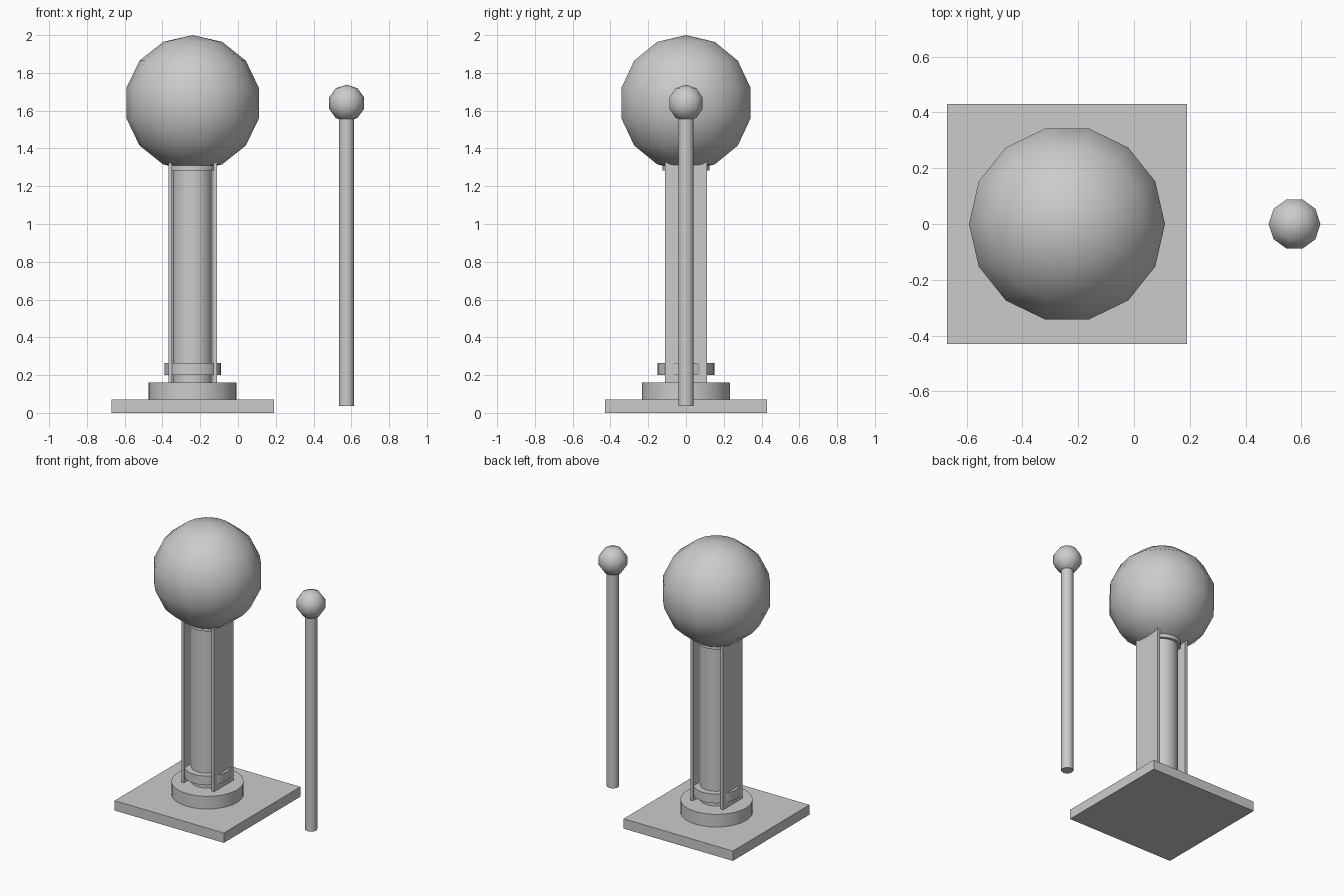
import bpy, math

if "Cube" in bpy.data.objects:
    bpy.data.objects.remove(bpy.data.objects["Cube"])

CX = -0.24   # axis of the main machine
RX = 0.575   # axis of the separate wand


def smooth(obj, angle):
    bpy.ops.object.select_all(action='DESELECT')
    obj.select_set(True)
    bpy.context.view_layer.objects.active = obj
    bpy.ops.object.shade_smooth_by_angle(angle=math.radians(angle))


def box(name, x0, x1, y0, y1, z0, z1):
    bpy.ops.mesh.primitive_cube_add(size=1, location=((x0 + x1) / 2, (y0 + y1) / 2, (z0 + z1) / 2))
    obj = bpy.context.object
    obj.name = name
    obj.scale = (x1 - x0, y1 - y0, z1 - z0)
    bpy.ops.object.transform_apply(location=False, rotation=False, scale=True)
    return obj


def cylinder(name, x, r, z0, z1, sides=32):
    bpy.ops.mesh.primitive_cylinder_add(vertices=sides, radius=r, depth=z1 - z0,
                                        location=(x, 0, (z0 + z1) / 2))
    obj = bpy.context.object
    obj.name = name
    smooth(obj, 40)
    return obj


def ball(name, x, z, r, segments, rings):
    bpy.ops.mesh.primitive_uv_sphere_add(segments=segments, ring_count=rings, radius=r,
                                         location=(x, 0, z))
    obj = bpy.context.object
    obj.name = name
    # align a vertex with the x axis
    for v in obj.data.vertices:
        a = math.atan2(v.co.y, v.co.x)
        step = 2 * math.pi / segments
        rad = math.hypot(v.co.x, v.co.y)
        a = math.floor(a / step + 0.501) * step
        v.co.x, v.co.y = rad * math.cos(a), rad * math.sin(a)
    smooth(obj, 60)
    return obj


# Base board and pedestal disc
box("base_board", CX - 0.43, CX + 0.43, -0.43, 0.43, 0, 0.07)
cylinder("pedestal_disc", CX, 0.233, 0.07, 0.16)

# Column with its two collars
cylinder("column", CX, 0.106, 0.16, 1.30)
cylinder("lower_collar", CX, 0.15, 0.20, 0.265)
cylinder("upper_collar", CX, 0.125, 1.283, 1.33)

# Side support plates, mirrored about the column
for side, label in ((-1, "left"), (1, "right")):
    a, b = sorted((CX + side * 0.109, CX + side * 0.129))
    box(label + "_support_plate", a, b, -0.11, 0.11, 0.16, 1.35)

# Large dome
ball("large_dome", CX, 1.64, 0.36, 14, 7)

# Discharge wand
cylinder("wand_rod", RX, 0.04, 0.037, 1.58)
ball("wand_ball", RX, 1.64, 0.0975, 10, 5)
